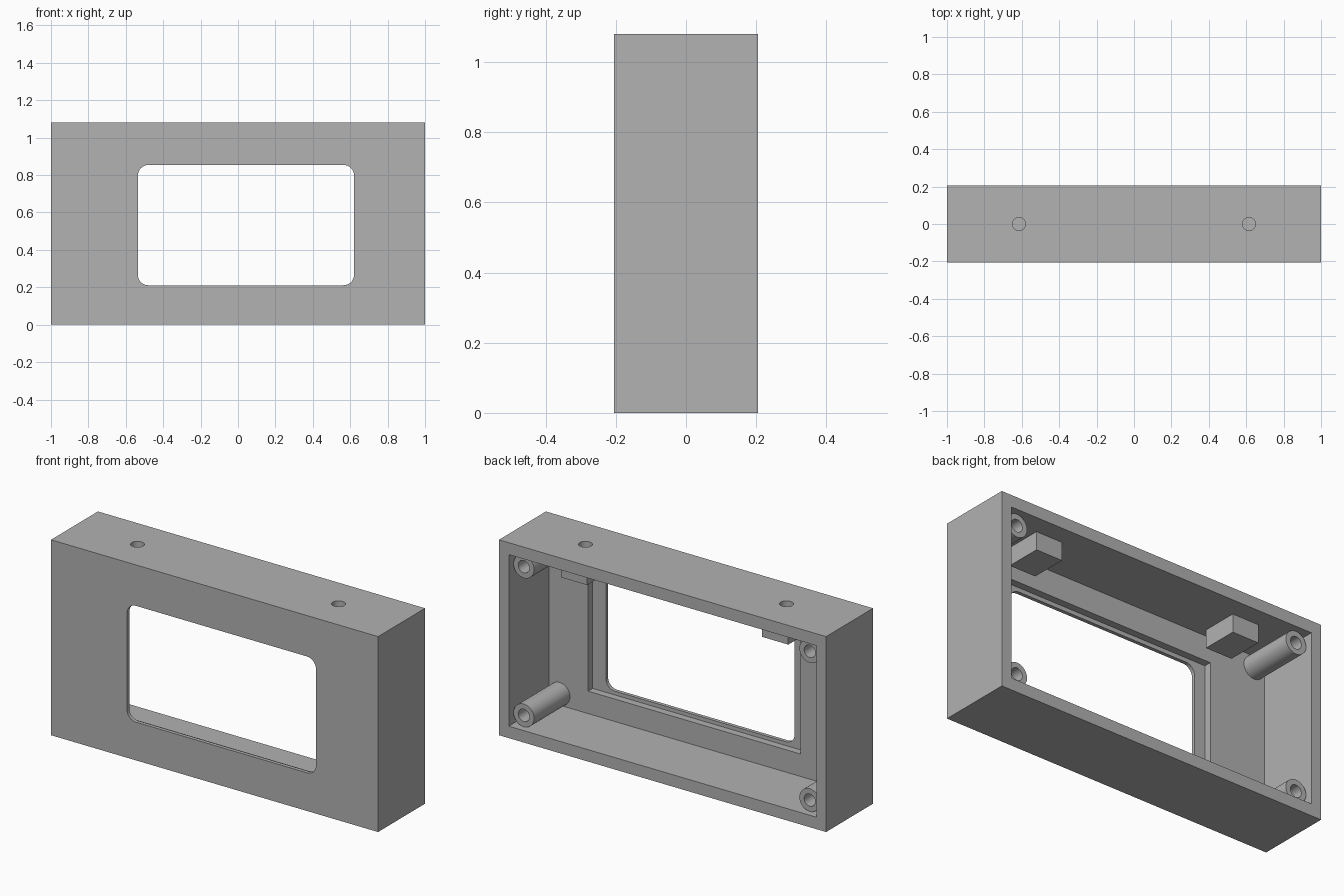
import bpy
import bmesh
from math import radians, pi
from mathutils import Matrix, Vector

if "Cube" in bpy.data.objects:
    bpy.data.objects.remove(bpy.data.objects["Cube"], do_unlink=True)

# Single plain grey finish
grey = bpy.data.materials.new("plain grey")
grey.use_nodes = True
GREY = (0.445, 0.445, 0.445, 1)
grey.diffuse_color = GREY
grey.node_tree.nodes["Principled BSDF"].inputs["Base Color"].default_value = GREY


def finish(bm, name):
    mesh = bpy.data.meshes.new(name)
    bm.to_mesh(mesh)
    bm.free()
    obj = bpy.data.objects.new(name, mesh)
    mesh.materials.append(grey)
    bpy.context.collection.objects.link(obj)
    return obj


def box(name, low, high, corner=0.0):
    """Box between two corners; corner rounds the edges running front to back."""
    low, high = Vector(low), Vector(high)
    bm = bmesh.new()
    place = Matrix.Translation((low + high) / 2) @ Matrix.Diagonal((*(high - low), 1))
    bmesh.ops.create_cube(bm, size=1, matrix=place)
    if corner:
        edges = [e for e in bm.edges
                 if abs(e.verts[0].co.y - e.verts[1].co.y) > 1e-4]
        bmesh.ops.bevel(bm, geom=edges, offset=corner, segments=8,
                        profile=0.5, affect="EDGES")
    return finish(bm, name)


def cylinder(name, centre, radius, length, axis):
    bm = bmesh.new()
    turn = Matrix.Rotation(pi / 2, 4, "X") if axis == "Y" else Matrix()
    bmesh.ops.create_cone(bm, cap_ends=True, segments=40, radius1=radius,
                          radius2=radius, depth=length,
                          matrix=Matrix.Translation(centre) @ turn)
    return finish(bm, name)


def activate(obj):
    bpy.ops.object.select_all(action="DESELECT")
    obj.select_set(True)
    bpy.context.view_layer.objects.active = obj


def cut(target, cutter):
    """Subtract the cutter and throw it away."""
    cutter.hide_render = True
    mod = target.modifiers.new("cut", "BOOLEAN")
    mod.operation = "DIFFERENCE"
    mod.solver = "EXACT"
    mod.object = cutter
    activate(target)
    bpy.ops.object.modifier_apply(modifier=mod.name)
    bpy.data.objects.remove(cutter, do_unlink=True)


def smooth(obj):
    activate(obj)
    bpy.ops.object.shade_smooth_by_angle(angle=radians(30))


DEPTH = 0.205          # half depth
HEIGHT = 1.08
SIDE, RIM = 0.06, 0.066  # side wall, top and bottom wall
PANEL = -0.145         # inner face of the front panel

# Enclosure: hollow from the back, display pocket, rounded window
case = box("case", (-1, -DEPTH, 0), (1, DEPTH, HEIGHT))
cut(case, box("cavity", (SIDE - 1, PANEL, RIM), (1 - SIDE, 0.4, HEIGHT - RIM)))
cut(case, box("display_pocket", (-0.6, -0.185, 0.19), (0.7, 0, 0.877)))
cut(case, box("window", (-0.535, -0.4, 0.211), (0.62, 0, 0.854), corner=0.055))

# Mounting blocks under the top wall, with blind holes from above
for side, x in (("right", -0.615), ("left", 0.615)):
    block = box("mounting_block_" + side, (x - 0.08, -0.1, 0.914),
                (x + 0.08, 0.1, HEIGHT - RIM + 0.006))
    for part in (block, case):
        cut(part, cylinder("top_hole", (x, 0, 1.05), 0.035, 0.2, "Z"))
    smooth(block)
smooth(case)

# Screw posts in the four corners, bored from the back
END = 0.168
START = PANEL - 0.005
for side, x in (("right", -0.874), ("left", 0.874)):
    for level, z in (("lower", 0.129), ("upper", 0.951)):
        post = cylinder(f"screw_post_{level}_{side}", (x, (START + END) / 2, z),
                        0.063, END - START, "Y")
        cut(post, cylinder("bore", (x, END, z), 0.034, 0.54, "Y"))
        smooth(post)
